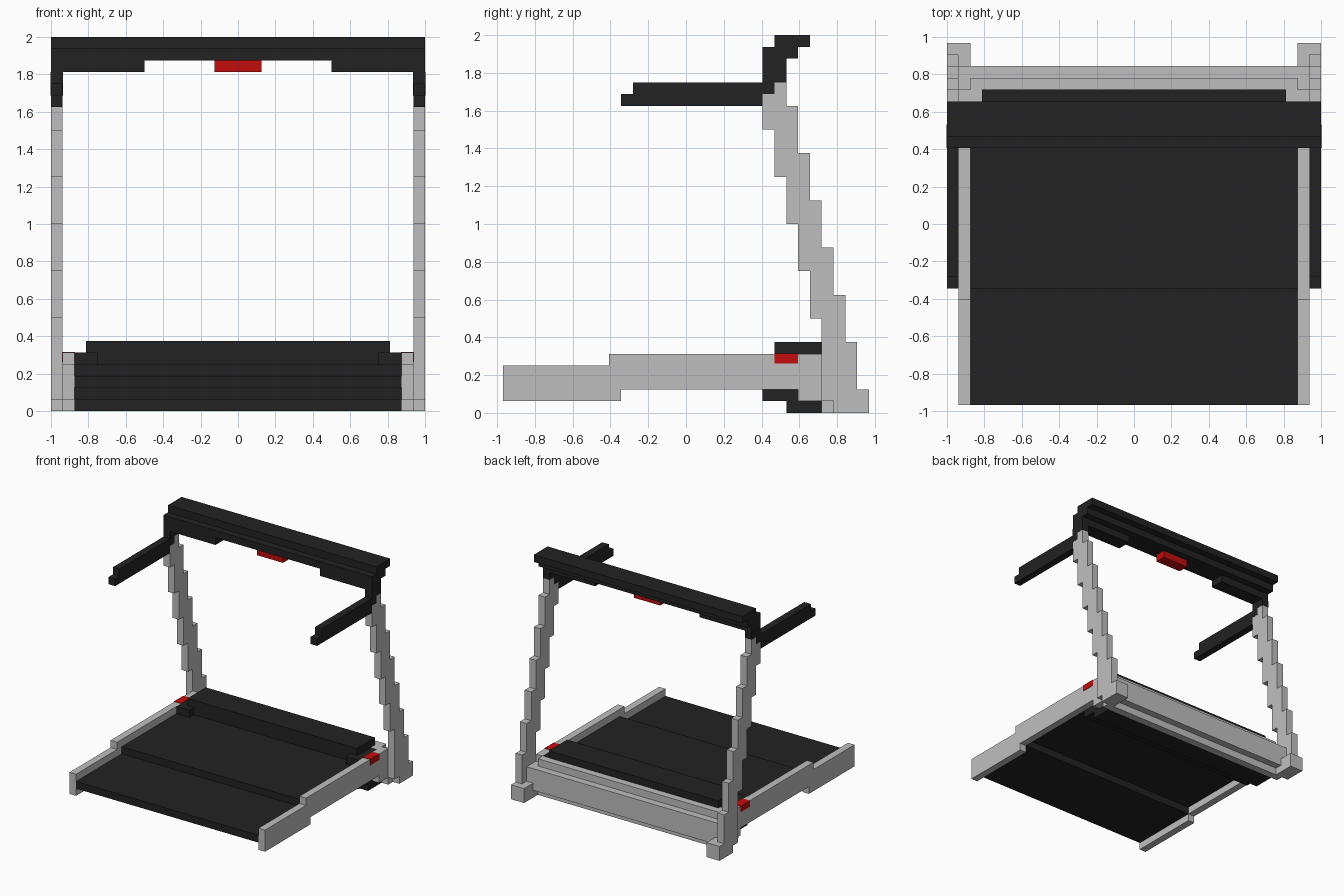
import bpy, bmesh

cube = bpy.data.objects.get("Cube")
if cube:
    bpy.data.objects.remove(cube, do_unlink=True)

U = 1 / 16       # block size
Y0 = -0.969      # rear end of the running deck


def material(name, r, g, b):
    m = bpy.data.materials.new(name)
    m.use_nodes = True
    m.diffuse_color = (r, g, b, 1)
    m.node_tree.nodes["Principled BSDF"].inputs["Base Color"].default_value = (r, g, b, 1)
    return m


BLACK = material("black plastic", 0.016, 0.016, 0.016)
GRAY = material("gray metal", 0.52, 0.52, 0.52)
RED = material("red button", 0.54, 0.004, 0.004)


def extrude(name, mat, x0, x1, steps, mirror=False):
    """Extrude a (y, z) outline, in blocks, from x0 to x1; optionally mirror it."""
    for side in ((1, -1) if mirror else (1,)):
        bm = bmesh.new()
        face = bm.faces.new([bm.verts.new((side * x0 * U, Y0 + y * U, z * U)) for y, z in steps])
        new = bmesh.ops.extrude_face_region(bm, geom=[face])["geom"]
        moved = [v for v in new if isinstance(v, bmesh.types.BMVert)]
        bmesh.ops.translate(bm, verts=moved, vec=(side * (x1 - x0) * U, 0, 0))
        bmesh.ops.recalc_face_normals(bm, faces=bm.faces)
        suffix = ("_left" if side > 0 else "_right") if mirror else ""
        me = bpy.data.meshes.new(name + suffix)
        bm.to_mesh(me)
        bm.free()
        me.materials.append(mat)
        ob = bpy.data.objects.new(name + suffix, me)
        bpy.context.scene.collection.objects.link(ob)


def box(name, mat, x0, x1, y0, y1, z0, z1, mirror=False):
    extrude(name, mat, x0, x1, [(y0, z0), (y1, z0), (y1, z1), (y0, z1)], mirror)


# Side rails
extrude("side_rail", GRAY, 14, 15,
        [(0, 1), (10, 1), (10, 2), (25, 2), (25, 1), (27, 1), (27, 0), (29, 0),
         (29, 4), (27, 4), (27, 5), (9, 5), (9, 4), (0, 4)], True)

# Stepped uprights leaning forward, four blocks per step
front = [(28, 0), (28, 1), (27, 1), (27, 4)]
back = [(31, 0), (31, 2)]
for i in range(6):
    front += [(26 - i, 4 + 4 * i), (26 - i, 8 + 4 * i)]
    back += [(30 - i, 2 + 4 * i), (30 - i, 6 + 4 * i)]
front[-2:] = [(21, 24), (21, 27), (22, 27), (22, 28)]
back += [(24, 26), (24, 28)]
# shift the front edge so that each step lines up with the column above
front = front[:4] + [(y, z) for y, z in front[4:]]
extrude("upright", GRAY, 15, 16, [(y + (1 if 4 <= z and i > 3 else 0), z)
                                  for i, (y, z) in enumerate(front)] + back[::-1], True)
box("foot", GRAY, 14, 16, 29, 31, 0, 2, True)

# Rear crossbar
extrude("crossbar", GRAY, -14, 14,
        [(27, 0), (28, 0), (28, 1), (29, 1), (29, 4), (28, 4), (28, 5), (26, 5), (26, 1), (27, 1)])

# Running deck with one step
extrude("running_deck", BLACK, -14, 14,
        [(0, 2), (10, 2), (10, 3), (24, 3), (24, 4), (10, 4), (10, 3.02), (0, 3)])

# Motor cover and underside
box("motor_cover_base", BLACK, -14, 14, 23, 27, 1, 5)
box("motor_cover_top", BLACK, -13, 13, 23, 27, 5, 6)
box("motor_cover_end", BLACK, 12, 14, 22, 23, 4, 5, True)
box("underside_front", BLACK, -14, 14, 22, 25, 1, 3)
box("underside_back", BLACK, -14, 14, 24, 27, 0, 1)
box("rail_button", RED, 13.95, 15.05, 23, 25, 4.2, 5.05, True)

# Handrails
extrude("handrail", BLACK, 15, 16,
        [(10, 26), (22, 26), (22, 28), (11, 28), (11, 27), (10, 27)], True)

# Console with side brackets and lower panels
extrude("console", BLACK, -16, 16,
        [(22, 30), (24, 30), (24, 30.02), (25, 30.02), (25, 31), (26, 31), (26, 32),
         (23, 32), (23, 31), (22, 31)])
box("console_panel", BLACK, 8, 16, 22, 24, 29, 30, True)
extrude("console_bracket", BLACK, 14.98, 16.02,
        [(22, 27), (23, 27), (23, 28), (24, 28), (24, 29), (22, 29)], True)
box("safety_key", RED, -2, 2, 22.5, 24, 29, 30)
